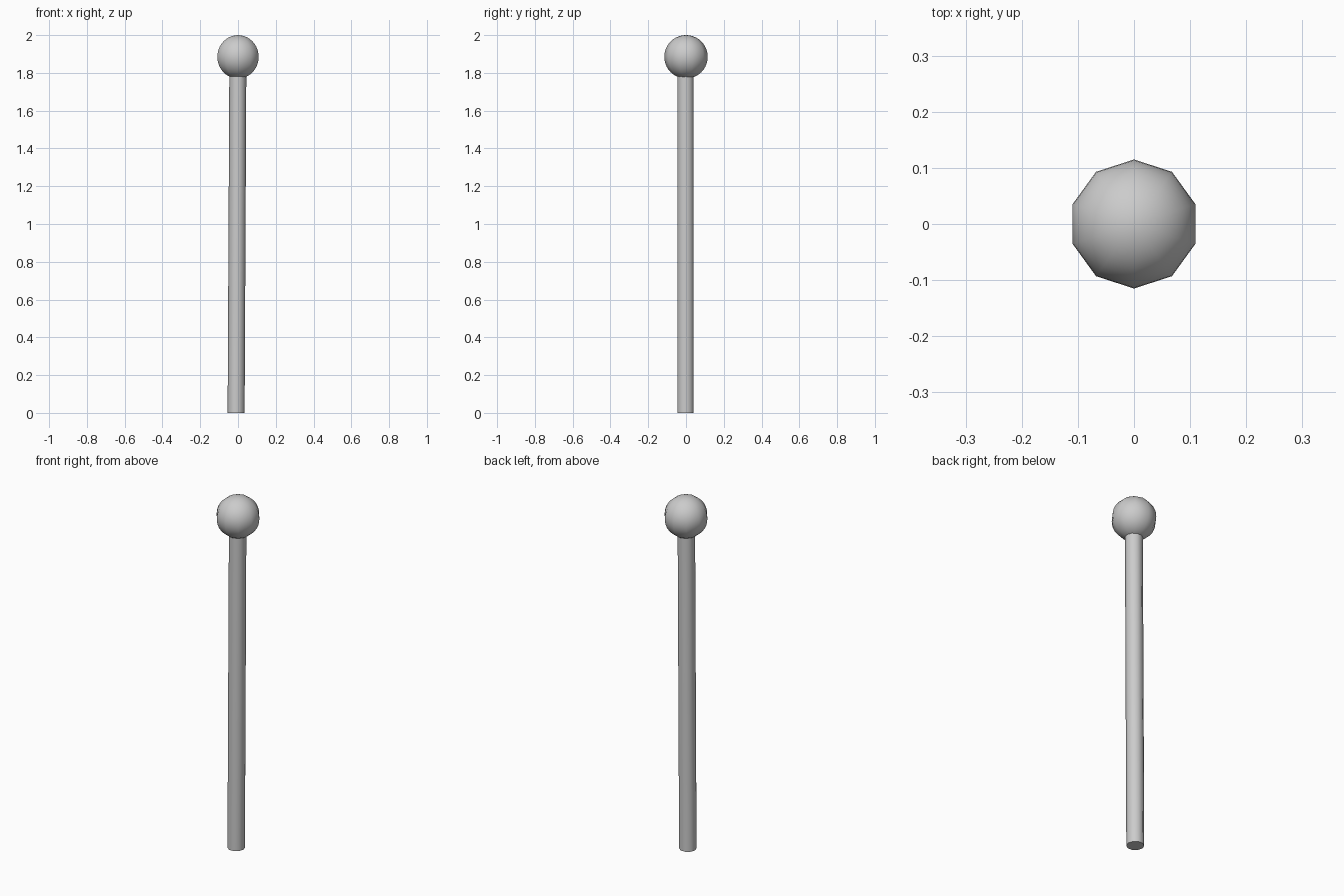
import bpy
import math
from mathutils import Vector

if "Cube" in bpy.data.objects:
    bpy.data.objects.remove(bpy.data.objects["Cube"])

SIDES = 10


def finish(obj, name, angle):
    obj.name = name
    bpy.ops.object.shade_smooth_by_angle(angle=math.radians(angle))


# Round head: ten segments around, fine rings from pole to pole
bpy.ops.mesh.primitive_uv_sphere_add(segments=SIDES, ring_count=20, radius=0.115,
                                     location=(0, 0, 1.885))
finish(bpy.context.object, "head", 60)

# Slightly leaning stick, its top tucked just inside the head
bottom, top = Vector((-0.010, -0.002, 0.0)), Vector((-0.001, -0.002, 1.79))
axis = top - bottom
bpy.ops.mesh.primitive_cylinder_add(vertices=SIDES, radius=0.045, depth=axis.length,
                                    location=(bottom + top) / 2)
stick = bpy.context.object
# Turn so that corners lie on the x axis, then shear the lean in to keep the base flat
for v in stick.data.vertices:
    x, y, z = v.co
    v.co = (y + axis.x * z / axis.length, -x, z)
stick.data.update()
finish(stick, "stick", 50)
